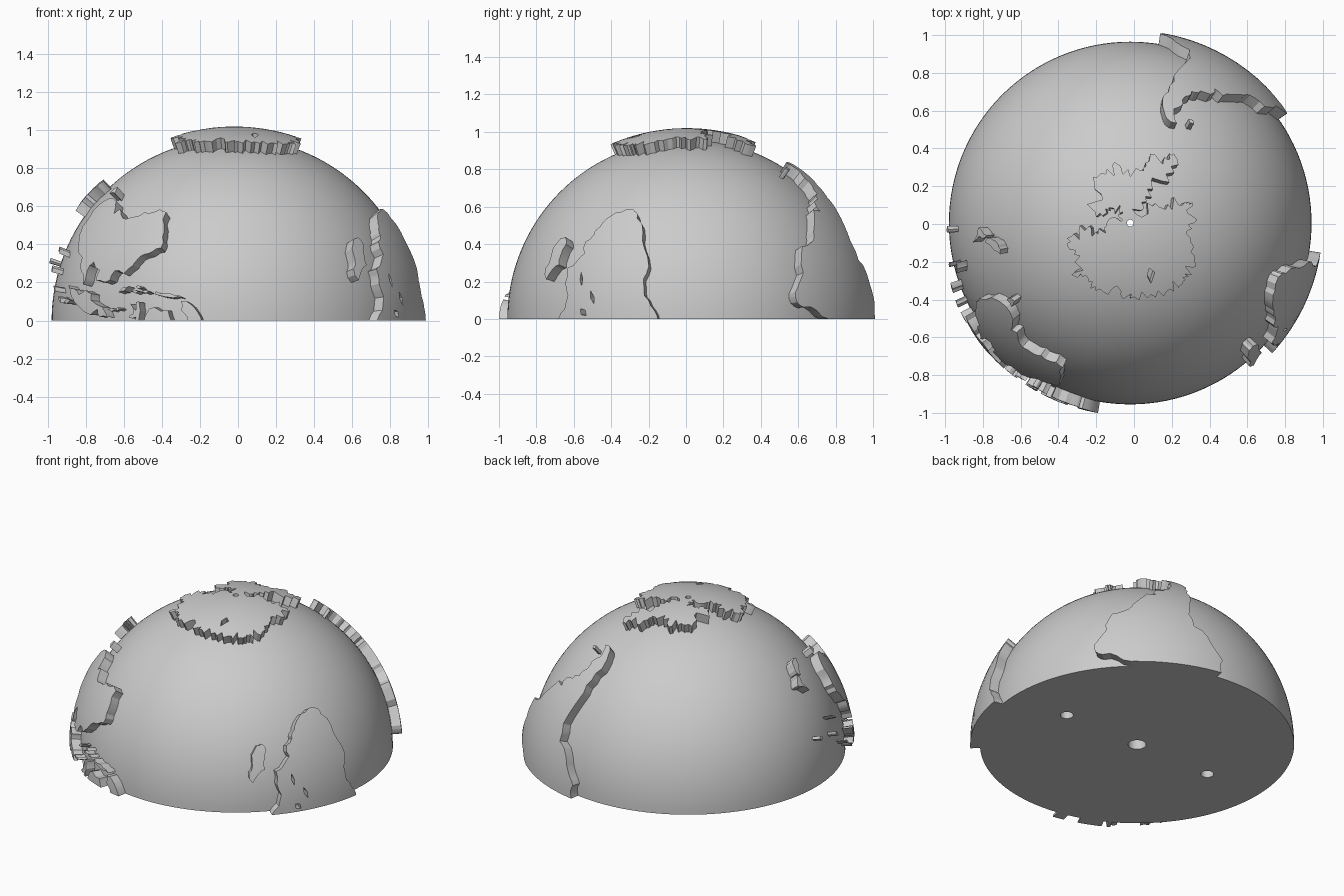
import bpy, bmesh, math, random
from mathutils import Vector

random.seed(4)
SEA, LAND = 0.96, 1.02
OFFSET = Vector((-0.02, 0.005, 0))

old = bpy.data.objects.get("Cube")
if old:
    bpy.data.objects.remove(old, do_unlink=True)

grey = bpy.data.materials.new("light_grey")
grey.use_nodes = True
grey.diffuse_color = (0.6, 0.6, 0.6, 1)
grey.node_tree.nodes["Principled BSDF"].inputs["Base Color"].default_value = (0.6, 0.6, 0.6, 1)


def make_object(name, bm):
    bmesh.ops.recalc_face_normals(bm, faces=bm.faces)
    mesh = bpy.data.meshes.new(name)
    bm.to_mesh(mesh)
    bm.free()
    mesh.materials.append(grey)
    obj = bpy.data.objects.new(name, mesh)
    bpy.context.collection.objects.link(obj)
    return obj


def lathe(name, profile, steps=128):
    bm = bmesh.new()
    verts = [bm.verts.new((r, 0, z)) for r, z in profile]
    edges = [bm.edges.new(pair) for pair in zip(verts, verts[1:])]
    if profile[0][0] > 0:
        edges.append(bm.edges.new((verts[-1], verts[0])))
    bmesh.ops.spin(bm, geom=verts + edges, axis=(0, 0, 1), cent=(0, 0, 0),
                   angle=math.tau, steps=steps)
    bmesh.ops.remove_doubles(bm, verts=bm.verts, dist=0.0002)
    return make_object(name, bm)


def arc(radius, end, count=40):
    return [(radius * math.cos(end * i / count), radius * math.sin(end * i / count))
            for i in range(count + 1)]


def boolean(obj, cutter, operation):
    mod = obj.modifiers.new("cut", "BOOLEAN")
    mod.operation, mod.solver, mod.object = operation, "EXACT", cutter
    bpy.context.view_layer.objects.active = obj
    bpy.ops.object.modifier_apply(modifier=mod.name)
    bpy.data.objects.remove(cutter, do_unlink=True)


def finish(obj):
    obj.location = OFFSET
    bpy.ops.object.select_all(action="DESELECT")
    obj.select_set(True)
    bpy.context.view_layer.objects.active = obj
    bpy.ops.object.shade_smooth_by_angle(angle=math.radians(25))


def globe(points):
    # east longitude, south latitude -> unit direction
    out = []
    for lon, lat in points:
        a, b = math.radians(-lon), math.radians(lat)
        out.append(Vector((math.cos(a) * math.cos(b), math.sin(a) * math.cos(b), math.sin(b))))
    return out


def plan(points):
    # hundredths of a unit seen from above -> unit direction
    out = []
    for x, y in points:
        v = Vector((x, y, 0)) / (100 * LAND)
        v.z = math.sqrt(1 - v.length_squared)
        out.append(v)
    return out


def ragged(points, pieces, rough):
    out = []
    for p, q in zip(points, points[1:] + points[:1]):
        side = (q - p).cross(p + q) / 2
        for i in range(pieces):
            shift = random.uniform(-rough, rough) if i else 0
            out.append((p.lerp(q, i / pieces) + side * shift).normalized())
    return out


def radial_blocks(outlines, pieces=2, rough=0.15):
    # each outline becomes a block whose walls point at the globe's centre
    bm = bmesh.new()
    for outline in outlines:
        pts = ragged(outline, pieces, rough)
        mid = sum(pts, Vector()).normalized()
        dots = [p.dot(mid) for p in pts]
        rings = [[bm.verts.new(p * d / k) for p, k in zip(pts, dots)]
                 for d in (0.93 * min(dots), 1.06)]
        for ring in rings:
            bm.faces.new(ring)
        low, high = rings
        for i in range(len(pts)):
            j = (i + 1) % len(pts)
            bm.faces.new((low[i], low[j], high[j], high[i]))
    return make_object("block_cutter", bm)


def raised_land(name, outlines, holes=(), pieces=2, rough=0.15):
    land = lathe(name, [(0, 0)] + arc(LAND, math.pi / 2), 96)
    boolean(land, radial_blocks(outlines, pieces, rough), "INTERSECT")
    if holes:
        boolean(land, radial_blocks(holes, 1), "DIFFERENCE")
    return land


def islet(lon, lat, length, width, turn):
    # small diamond island; sizes in degrees
    c, s = math.cos(math.radians(turn)), math.sin(math.radians(turn))
    corners = [(length, 0), (0, width), (-length, 0), (0, -width)]
    return globe([(lon + u * c - v * s, lat + u * s + v * c) for u, v in corners])


# Sea dome with a stepped centre bore and two blind holes underneath
bore, pin = 0.055, 0.018
dome = lathe("sea_dome", [(bore, 0)] + arc(SEA, math.acos(pin / SEA))
             + [(pin, 0.2), (bore, 0.2)])
for side in (-1, 1):
    bm = bmesh.new()
    bmesh.ops.create_cone(bm, cap_ends=True, segments=32, radius1=0.04, radius2=0.04, depth=0.3)
    bmesh.ops.translate(bm, verts=bm.verts, vec=(side * 0.56, 0, 0))
    boolean(dome, make_object("hole_cutter", bm), "DIFFERENCE")
finish(dome)

# Polar land on the crown
polar = plan([(23, 37), (19, 26), (12, 18), (6, 11), (3, 5), (12, 9), (20, 10), (29, 11),
              (33, 9), (34, 0), (32, -8), (34, -20), (29, -27), (28, -32), (21, -35),
              (11, -38), (0, -40), (-5, -36), (-16, -35), (-22, -31), (-28, -29),
              (-28, -22), (-32, -14), (-31, -7), (-24, -4), (-17, -6), (-13, -2), (-5, 1),
              (-4, 6), (-10, 8), (-13, 5), (-20, 7), (-19, 21), (-13, 26), (-5, 30),
              (5, 28), (8, 32), (18, 35)])
notch = plan([(10, -24), (13, -26), (11, -32), (9, -28)])
crown = raised_land("polar_land", [polar], [notch], 5, 0.45)
bm = bmesh.new()
bmesh.ops.create_cone(bm, cap_ends=True, segments=24, radius1=pin, radius2=pin, depth=3)
boolean(crown, make_object("pin_cutter", bm), "DIFFERENCE")
finish(crown)

# Land on the left with three lakes
east_land = globe([(9, -4), (9, 1), (11, 4), (13, 7), (13.5, 12), (12, 16), (14, 22),
                   (15, 27), (18, 32), (18.5, 34), (20, 35), (25, 34), (28, 33), (31, 30),
                   (32.5, 28), (33, 26), (35.5, 24), (35, 20), (37, 18), (40.5, 15.5),
                   (40.5, 11), (39, 7), (40, 3), (42.5, 0), (44, -4)])
lakes = [islet(33, 2, 1.5, 1, 45), islet(30, 6.5, 2.2, 0.6, 70), islet(34.5, 12, 2.2, 0.5, 80)]
finish(raised_land("left_land", [east_land], lakes))

# Long island beside it
finish(raised_land("left_island", [globe(
    [(49, 12), (50.3, 15.5), (49, 18), (47, 25), (45, 25.5), (43.5, 23), (44.5, 20),
     (44.5, 16.5), (47, 15)])]))

# Tapering land at the back with one islet
back_land = globe([(-80, -4), (-80, 2), (-81, 5), (-79, 8), (-76, 14), (-71, 18), (-70, 24),
                   (-71.5, 30), (-73.5, 37), (-74, 42), (-75.5, 47), (-74.5, 51), (-72, 54),
                   (-68, 55.5), (-65, 55), (-68, 52.5), (-69, 50.5), (-66, 47.5), (-67, 46),
                   (-65, 43), (-65, 41), (-62, 40), (-62, 39), (-58, 38), (-57, 36),
                   (-58, 34.5), (-54, 35), (-52, 32), (-49, 28), (-48, 26), (-45, 23.5),
                   (-41, 22.5), (-39.5, 19), (-39, 14), (-37, 11), (-35, 8), (-35.5, 5),
                   (-38, 3.5), (-43, 2.5), (-48, 0), (-50, -4)])
finish(raised_land("back_land", [back_land, islet(-59, 52, 1.8, 0.8, 10)]))

# Broad land on the right, with the island below its point
broad = globe([(142.5, 10.7), (143.5, 14), (145, 15), (146, 19), (149, 20.5), (151, 23.5),
               (153, 26), (153.5, 29), (152, 32.5), (150, 37), (146, 39), (143.5, 39),
               (140.5, 38), (139, 36), (138, 33.5), (136, 35), (134, 33), (131, 31.5),
               (126, 32.5), (124, 34), (120, 34), (118, 35), (115, 34), (115.5, 31.5),
               (114, 27), (113.5, 24), (114, 22), (117, 20.7), (119.5, 20), (122, 18),
               (123, 16.5), (126, 14), (128, 15), (129.5, 15), (131, 12), (133, 11.4),
               (136.8, 12), (136, 15), (139.5, 17.6), (141, 16.5), (141.7, 13)])
south_island = globe([(144.7, 41), (148.3, 41), (147.8, 43), (146, 43.5)])
finish(raised_land("right_land", [broad, south_island]))

# Pair of islands further round
upper = globe([(173, 34.5), (175.5, 37), (178.3, 38), (177, 39.5), (175, 41.5),
               (174, 39.5), (175, 38)])
lower = globe([(172.5, 40.5), (174, 41.7), (173, 44), (170.7, 46), (168.5, 46.6),
               (166.5, 46), (168.5, 44)])
finish(raised_land("twin_islands", [upper, lower]))

# Chain of islands along the rim
bird = globe([(131, 1), (134, 1), (135, 3.3), (138, 1.7), (141, 2.6), (146, 5.5), (148, 7),
              (150.5, 10.5), (147, 9.5), (144, 7.7), (141, 9), (138, 8), (138, 6),
              (133, 4), (132, 2.8)])
slim = globe([(105.5, 6.7), (108.5, 6.7), (114.4, 7.8), (114.3, 8.7), (110, 8.2), (106.5, 7.4)])
rim = globe([(97, -4), (103, -4), (104, 1), (106, 3), (106, 5.8), (104.5, 5.8), (102, 4),
             (100, 1)])
wide = globe([(109, -4), (109, 0), (110, 3), (114.5, 4), (116, 3.5), (117.5, 1), (118, -4)])
fork = globe([(119, 3), (119.5, 5.5), (120.5, 5.5), (120.5, 3), (122.5, 5), (121.5, 2),
              (123, 1), (120.5, 1), (120.5, -4), (119.5, -4)])
small = [(150.3, 5.6, 2, 0.6, -15), (155, 6.3, 1.5, 0.6, 40), (160, 9.5, 1.8, 0.6, 30),
         (165.5, 21.3, 2, 0.5, 35), (167, 15.5, 1.2, 0.6, 60), (178, 18, 1, 0.8, 0),
         (125.3, 9.3, 2, 0.6, -28), (121, 8.6, 1.8, 0.5, 0), (117.5, 8.6, 1.5, 0.5, 5),
         (129.3, 3.2, 1.5, 0.5, 5), (120, 9.9, 1, 0.5, 15), (127, 3.4, 0.8, 0.5, 0)]
finish(raised_land("rim_islands", [bird, slim, rim, wide, fork] + [islet(*s) for s in small]))
